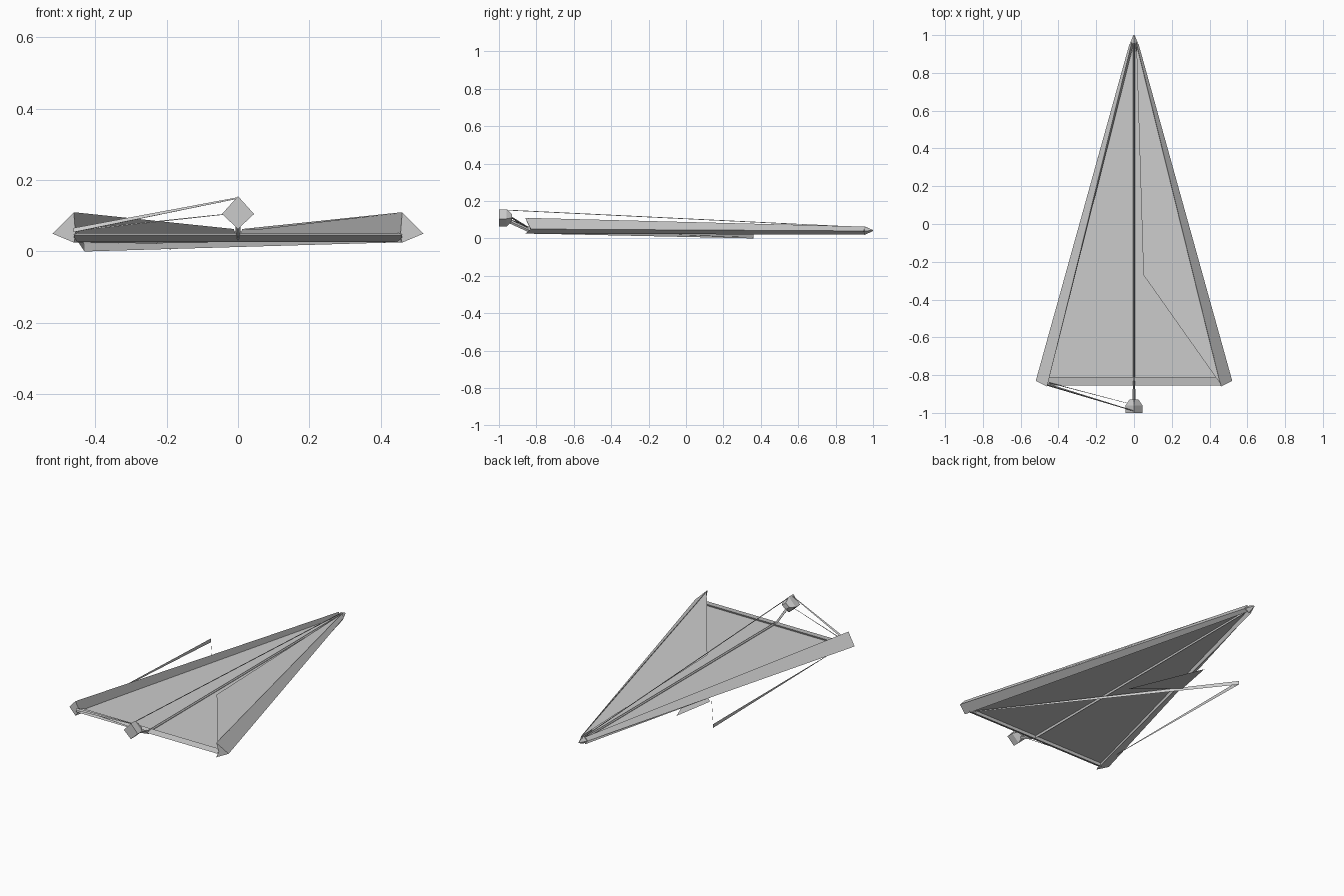
import bpy
from mathutils import Vector

if "Cube" in bpy.data.objects:
    bpy.data.objects.remove(bpy.data.objects["Cube"])


def mesh(name, verts, faces, mirror=False):
    me = bpy.data.meshes.new(name)
    me.from_pydata([tuple(v) for v in verts], [], faces)
    me.update()
    ob = bpy.data.objects.new(name, me)
    bpy.context.collection.objects.link(ob)
    if mirror:
        ob.modifiers.new("Mirror", 'MIRROR').use_mirror_merge = False
    return ob


def loft(name, rings, mirror=False):
    """Skin equal-sized rings of points and cap both ends."""
    n = len(rings[0])
    verts = [p for r in rings for p in r]
    faces = [(k * n + i, k * n + (i + 1) % n, (k + 1) * n + (i + 1) % n, (k + 1) * n + i)
             for k in range(len(rings) - 1) for i in range(n)]
    faces += [tuple(reversed(range(n))), tuple(range(len(verts) - n, len(verts)))]
    return mesh(name, verts, faces, mirror)


def diamond(y, w, z, h_up, h_down):
    return [(w, y, z), (0, y, z + h_up), (-w, y, z), (0, y, z - h_down)]


def wire(name, a, b, ra, rb):
    """Thin three-sided line tapering from a to b."""
    a, b = Vector(a), Vector(b)
    d = (b - a).normalized()
    s = d.cross(Vector((0, 0, 1))).normalized()
    u = s.cross(d)
    dirs = [u, s - u, -s - u]
    return loft(name, [[a + v * ra for v in dirs], [b + v * rb for v in dirs]])


# Tapered leading-edge spars, one each side
loft("leading_spar", [
    [(0.52, -0.83, 0.05), (0.46, -0.86, 0.11), (0.455, -0.83, 0.045), (0.46, -0.86, 0.025)],
    [(0.025, 0.95, 0.04), (0.012, 0.96, 0.063), (0.003, 0.95, 0.04), (0.012, 0.96, 0.02)],
], mirror=True)

# Pointed nose
loft("nose_cap", [diamond(0.955, 0.022, 0.04, 0.024, 0.021),
                  diamond(1.0, 0.003, 0.042, 0.003, 0.003)])

# Flat sail, one half each side of the keel
mesh("sail", [(0, 0.96, 0.042), (0, -0.835, 0.042), (0.46, -0.83, 0.042)],
     [(0, 1, 2)], mirror=True)

# Raised panel on the right half
mesh("upper_panel", [(0.012, 0.96, 0.06), (0.05, -0.27, 0.06), (0.46, -0.85, 0.108)],
     [(0, 1, 2)])

# Rear cross spar
mesh("cross_spar", [(x, y, z) for x in (-0.46, 0.46)
                    for y, z in ((-0.855, 0.045), (-0.81, 0.052), (-0.82, 0.027))],
     [(0, 1, 4, 3), (1, 2, 5, 4), (2, 0, 3, 5)])

# Keel
loft("keel", [diamond(-0.84, 0.006, 0.046, 0.008, 0.016),
              diamond(0.96, 0.004, 0.045, 0.008, 0.012)])

# Tail knob and its post
loft("tail_knob", [diamond(-1.0, 0.045, 0.105, 0.05, 0.042),
                   diamond(-0.96, 0.045, 0.105, 0.05, 0.042),
                   diamond(-0.93, 0.024, 0.11, 0.02, 0.02)])
loft("knob_post", [diamond(-0.95, 0.008, 0.095, 0.012, 0.012),
                   diamond(-0.84, 0.006, 0.045, 0.008, 0.012)])

# Rigging lines from the knob
wire("nose_line", (0, -0.97, 0.152), (0, 0.97, 0.058), 0.002, 0.002)
wire("tail_line_upper", (0, -0.99, 0.15), (-0.46, -0.85, 0.06), 0.002, 0.006)
wire("tail_line_lower", (-0.03, -0.95, 0.105), (-0.45, -0.84, 0.06), 0.001, 0.002)

# Loose lower rigging: upright slivers meeting at a point on the left
top, low = (-0.43, 0.36, 0.022), (-0.43, 0.36, 0.0)
mesh("lower_line_right", [top, low, (0.46, -0.84, 0.026), (0.46, -0.84, 0.032)],
     [(0, 1, 2, 3)])
mesh("lower_line_left", [top, low, (-0.46, -0.84, 0.045)], [(0, 1, 2)])

# Small flap under the sail
mesh("under_flap", [(-0.03, -0.09, 0.022), (-0.19, 0.36, 0.006), (-0.24, 0.12, 0.012)],
     [(0, 1, 2)])
